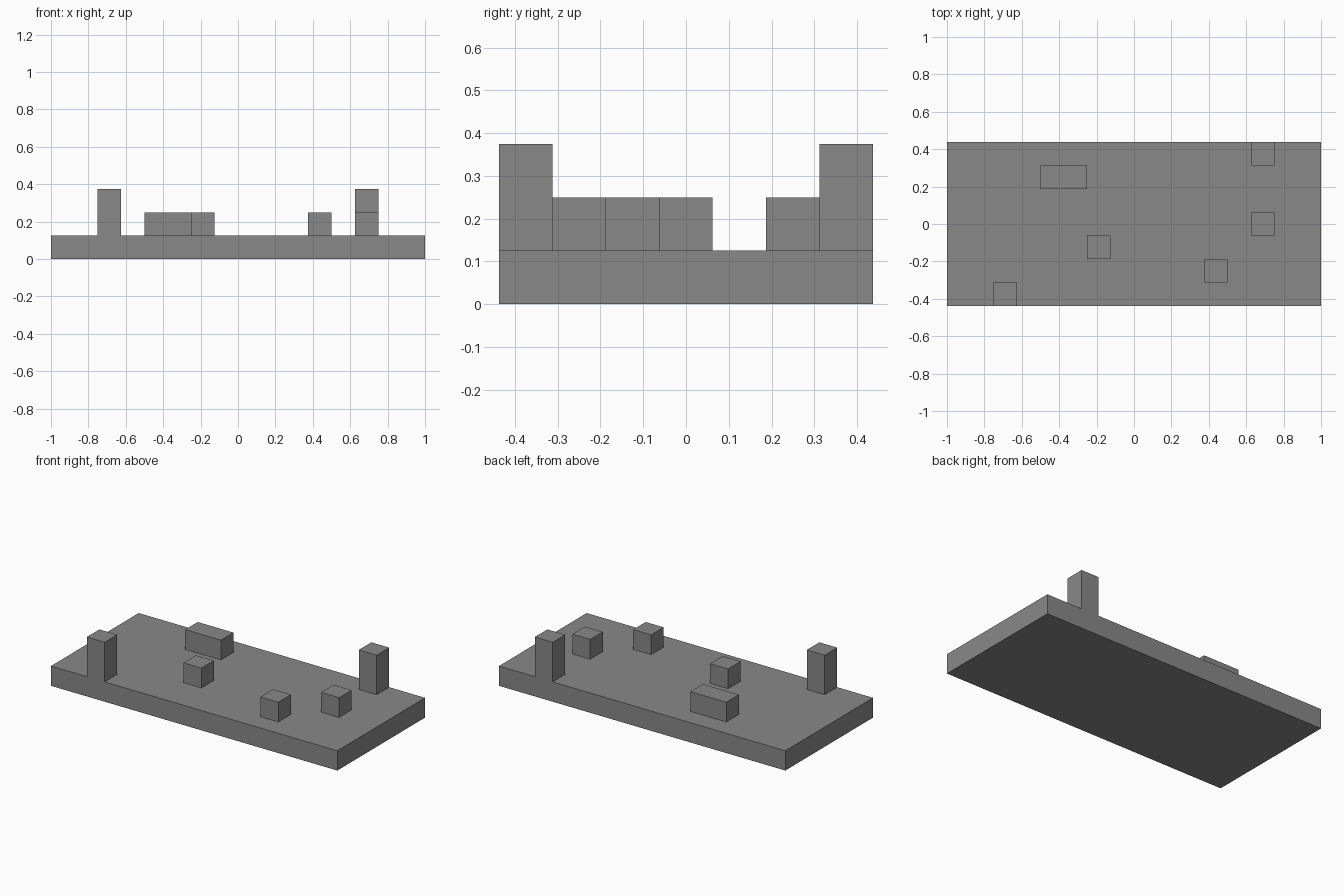
import bpy

default = bpy.data.objects.get("Cube")
if default:
    bpy.data.objects.remove(default, do_unlink=True)

U = 0.125  # one block

# Single flat grey
grey = bpy.data.materials.new("mid grey")
grey.use_nodes = True
colour = (0.25, 0.25, 0.25, 1)
grey.diffuse_color = colour
grey.node_tree.nodes["Principled BSDF"].inputs["Base Color"].default_value = colour


def block(name, corner, size):
    """Box from its lowest corner and its size, both in blocks."""
    centre = [(c + s / 2) * U for c, s in zip(corner, size)]
    bpy.ops.mesh.primitive_cube_add(size=1, location=centre)
    obj = bpy.context.object
    obj.name = name
    obj.scale = [s * U for s in size]
    bpy.ops.object.transform_apply(location=False, rotation=False, scale=True)
    obj.data.materials.append(grey)


# Base slab
block("base_slab", (-8, -3.5, 0), (16, 7, 1))

# Tall posts on opposite edges
block("front_post", (-6, -3.5, 1), (1, 1, 2))
block("back_post", (5, 2.5, 1), (1, 1, 2))

# Low blocks on the slab
block("long_block", (-4, 1.5, 1), (2, 1, 1))
for name, x, y in (("middle_block", -2, -1.5),
                   ("front_block", 3, -2.5),
                   ("left_block", 5, -0.5)):
    block(name, (x, y, 1), (1, 1, 1))
